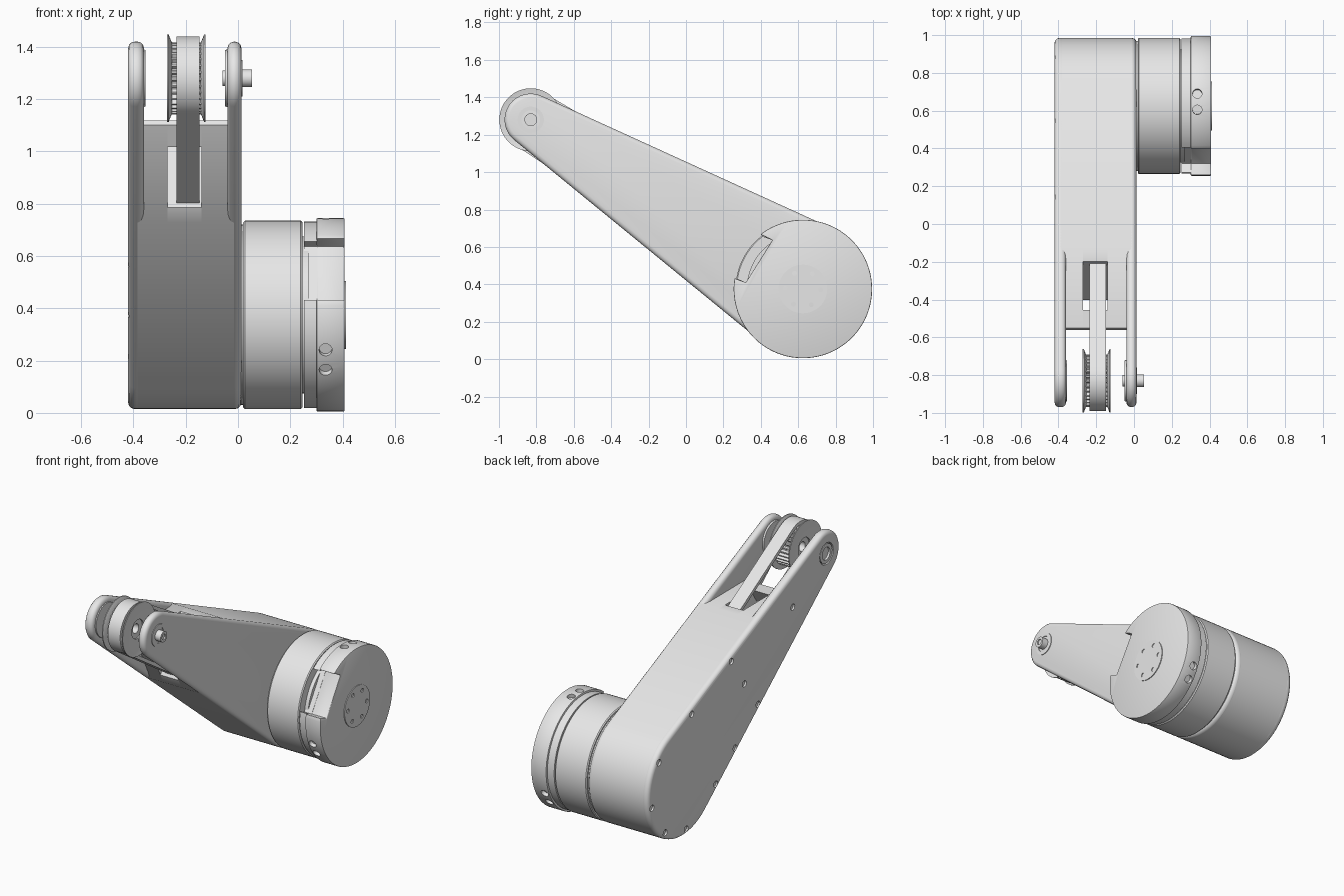
import bpy, bmesh
from math import sin, cos, acos, pi, radians
from mathutils import Vector, Matrix

cube = bpy.data.objects.get("Cube")
if cube:
    bpy.data.objects.remove(cube)

grey = bpy.data.materials.new("light_grey")
grey.use_nodes = True
grey.diffuse_color = (0.8, 0.8, 0.8, 1)
grey.node_tree.nodes["Principled BSDF"].inputs["Base Color"].default_value = (0.8, 0.8, 0.8, 1)

# Joint centres in the (y, z) plane and the arm axis between them
BIG, SMALL = Vector((0.625, 0.375)), Vector((-0.83, 1.28))
DIST = (SMALL - BIG).length
AXIS = (SMALL - BIG) / DIST
UP = Vector((AXIS.y, -AXIS.x))
R, r = 0.36, 0.14


def along(t, s):
    """Point at distance t along the arm, s above its centre line."""
    return BIG + AXIS * t + UP * s


def polar(radius, degrees, centre=BIG):
    a = radians(degrees)
    return centre + Vector((cos(a), sin(a))) * radius


def arc(t, radius, a0, a1, n=32):
    return [along(t + radius * cos(a0 + (a1 - a0) * i / n),
                  radius * sin(a0 + (a1 - a0) * i / n)) for i in range(n + 1)]


def hull(big, small):
    """Outline of two circles joined by tangents."""
    a = acos((big - small) / DIST)
    return arc(0, big, a, 2 * pi - a, 40) + arc(DIST, small, -a, a, 24)


def finish(name, bm, bevel=0.0, segments=3):
    bmesh.ops.remove_doubles(bm, verts=bm.verts, dist=1e-5)
    bmesh.ops.recalc_face_normals(bm, faces=bm.faces)
    mesh = bpy.data.meshes.new(name)
    bm.to_mesh(mesh)
    bm.free()
    mesh.materials.append(grey)
    obj = bpy.data.objects.new(name, mesh)
    bpy.context.collection.objects.link(obj)
    if bevel:
        mod = obj.modifiers.new("Bevel", "BEVEL")
        mod.width, mod.segments = bevel, segments
        mod.limit_method, mod.angle_limit = "ANGLE", radians(40)
        apply(obj, mod)
    return obj


def activate(obj):
    bpy.ops.object.select_all(action="DESELECT")
    obj.select_set(True)
    bpy.context.view_layer.objects.active = obj


def apply(obj, mod):
    activate(obj)
    bpy.ops.object.modifier_apply(modifier=mod.name)


def prism(name, outline, x0, x1, bevel=0.0, segments=3):
    """Extrude a (y, z) outline along x."""
    bm = bmesh.new()
    face = bm.faces.new([bm.verts.new((x0, *p)) for p in outline])
    ext = bmesh.ops.extrude_face_region(bm, geom=[face])["geom"]
    moved = [v for v in ext if isinstance(v, bmesh.types.BMVert)]
    bmesh.ops.translate(bm, verts=moved, vec=(x1 - x0, 0, 0))
    if face.is_valid and not any(len(e.link_faces) < 2 for e in face.edges):
        pass
    elif not face.is_valid:
        bm.faces.new([v for v in bm.verts if v not in moved])
    return finish(name, bm, bevel, segments)


def grid_faces(bm, rings):
    for a, b in zip(rings, rings[1:]):
        for i in range(len(a)):
            j = (i + 1) % len(a)
            bm.faces.new((a[i], a[j], b[j], b[i]))


def lathe(name, centre, profile, n=64):
    """Spin (x, radius) points around an x-parallel axis."""
    bm = bmesh.new()
    grid_faces(bm, [[bm.verts.new((x, *polar(max(rad, 1e-6), 360 * i / n, centre)))
                     for i in range(n)] for x, rad in profile])
    bmesh.ops.dissolve_degenerate(bm, dist=1e-5, edges=bm.edges)
    return finish(name, bm)


def bore(obj, holes, radius, depth):
    """Cut round holes at (position, direction) pairs."""
    bm = bmesh.new()
    for pos, axis in holes:
        turn = Vector(axis).to_track_quat("Z", "Y").to_matrix().to_4x4()
        bmesh.ops.create_cone(bm, cap_ends=True, segments=16, radius1=radius, radius2=radius,
                              depth=2 * depth, matrix=Matrix.Translation(pos) @ turn)
    cutter = finish("hole_cutter", bm)
    cutter.hide_render = True
    mod = obj.modifiers.new("Holes", "BOOLEAN")
    mod.operation, mod.object, mod.solver = "DIFFERENCE", cutter, "EXACT"
    apply(obj, mod)
    bpy.data.objects.remove(cutter)


# Side plates that form the fork
outer = hull(R, r)
cover = prism("left_side_plate", outer, -0.42, -0.36, 0.024)
prism("right_side_plate", outer, -0.04, 0.013, 0.024)
spots = [along(t, s) for t, s in ((0.72, 0.235), (0.28, 0.29), (0.2, -0.3), (0.45, -0.27),
                                  (0.75, -0.23), (0.73, 0), (1.31, 0))]
spots += [polar(0.325, a) for a in (40, -10, -55, -95)]
bore(cover, [((-0.42, *p), (-1, 0, 0)) for p in spots], 0.02, 0.012)
bore(cover, [((-0.42, *SMALL), (-1, 0, 0))], 0.07, 0.015)

# Arm core, ending in a wedge between the fork plates
alpha = acos((R - r) / DIST)
T0, T1, TIP = 1.035, 1.39, 0.01
half = R * sin(alpha) - (T0 - R * cos(alpha)) * (R - r) * sin(alpha) / (DIST - (R - r) * cos(alpha))


def wedge(t):
    return half + (t - T0) * (TIP - half) / (T1 - T0)


big_arc = arc(0, R, alpha, 2 * pi - alpha, 40)


def core(end):
    return big_arc + [along(T0, -half), along(end, -wedge(end)),
                      along(end, wedge(end)), along(T0, half)]


prism("arm_core_left", core(T1), -0.39, -0.27)
prism("arm_core_right", core(T1), -0.14, -0.013)
prism("arm_core_middle", core(1.09), -0.27, -0.14)
prism("slot_bridge", [along(t, k * wedge(t)) for t, k in
                      ((1.31, -1), (T1, -1), (T1, 1), (1.31, 1))], -0.27, -0.14)

# Drive belt
bm = bmesh.new()
outside, inside = hull(0.2, 0.16), hull(0.18, 0.138)
loops = [[bm.verts.new((x, *p)) for p in line] for line, x in
         ((outside, -0.235), (outside, -0.147), (inside, -0.147), (inside, -0.235))]
grid_faces(bm, loops + loops[:1])
finish("drive_belt", bm)

# Toothed pulley with flared flanges
MID = -0.1975
teeth = [polar(0.138 if i % 4 < 2 else 0.122, 360 * i / 128, SMALL) for i in range(128)]
for side, name in ((-1, "left"), (1, "right")):
    flange = [(0.055, 0.06), (0.055, 0.135), (0.068, 0.168), (0.074, 0.168),
              (0.064, 0.125), (0.064, 0.06), (0.055, 0.06)]
    lathe(name + "_pulley_flange", SMALL, [(MID + side * x, rad) for x, rad in flange])
bm = bmesh.new()
bore_ring = [polar(0.065, 360 * i / 128, SMALL) for i in range(128)]
loops = [[bm.verts.new((x, *p)) for p in line] for line, x in
         ((teeth, MID - 0.058), (teeth, MID + 0.058),
          (bore_ring, MID + 0.058), (bore_ring, MID - 0.058))]
grid_faces(bm, loops + loops[:1])
finish("toothed_pulley", bm)
lathe("pulley_bearing", SMALL, [(MID - 0.05, 0.03), (MID - 0.05, 0.066), (MID + 0.05, 0.066),
                                (MID + 0.05, 0.03), (MID - 0.05, 0.03)])

# Fork bosses, axle pin and bearing rings
lathe("left_fork_boss", SMALL, [(-0.37, 0), (-0.37, 0.112), (-0.354, 0.108), (-0.354, 0)])
lathe("right_fork_boss", SMALL, [(-0.03, 0), (-0.03, 0.112), (-0.05, 0.108), (-0.05, 0)])
lathe("axle_pin", SMALL, [(-0.06, 0), (-0.06, 0.03), (0.0, 0.03), (0.0, 0.034), (0.053, 0.034),
                          (0.053, 0.018), (0.045, 0.018), (0.045, 0)], 32)
lathe("right_bearing_ring", SMALL, [(0.005, 0.05), (0.005, 0.07), (0.017, 0.07),
                                    (0.017, 0.05), (0.005, 0.05)])
lathe("left_bearing_ring", SMALL, [(-0.4, 0.04), (-0.4, 0.062), (-0.418, 0.062),
                                   (-0.418, 0.04), (-0.4, 0.04)])

# Motor drum
lathe("motor_drum", BIG, [(0.0, 0), (0.0, 0.345), (0.02, 0.345), (0.02, 0.354), (0.026, 0.36),
                          (0.24, 0.36), (0.246, 0.354), (0.246, 0.345), (0.27, 0.345),
                          (0.27, 0)][:8] + [(0.246, 0)], 96)
lathe("motor_seam", BIG, [(0.24, 0), (0.24, 0.3), (0.27, 0.3), (0.27, 0)], 96)


# Motor cap and ring, sharing one flat notch
def notched(radius):
    rim = [polar(radius, 171 + 317 * i / 90) for i in range(91)]
    return rim + [polar(0.308, 122), polar(0.307, 173.5)]


prism("motor_ring", notched(0.357), 0.252, 0.302)
cap = prism("motor_cap", notched(0.37), 0.3, 0.408, 0.005, 2)
holes = []
for middle in (86.5, 208, 328):
    for offset in (-6.7, 6.7):
        direction = polar(1, middle + offset) - BIG
        holes.append(((0.335, *(BIG + direction * 0.37)), (0, *direction)))
bore(cap, holes, 0.025, 0.025)

# Output disc with a ring of bolt holes
disc = lathe("output_disc", BIG, [(0.39, 0), (0.39, 0.13), (0.413, 0.13), (0.413, 0)])
bore(disc, [((0.413, *polar(0.095, 60 * i - 2)), (1, 0, 0)) for i in range(6)], 0.013, 0.015)

for obj in bpy.context.collection.objects:
    if obj.type == "MESH":
        activate(obj)
        bpy.ops.object.shade_smooth_by_angle(angle=radians(35))
